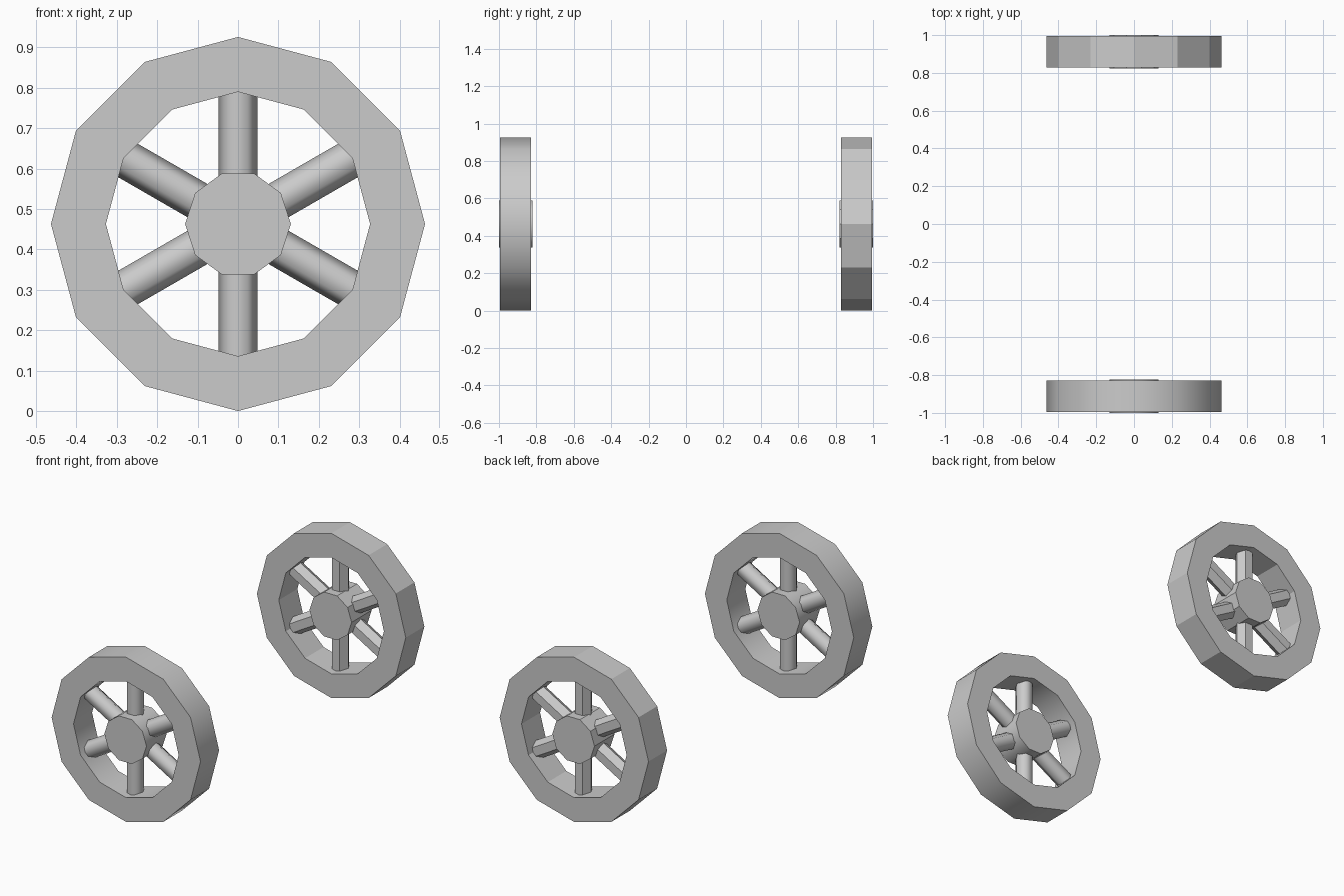
import bpy, bmesh, math
from mathutils import Matrix, Vector

if "Cube" in bpy.data.objects:
    bpy.data.objects.remove(bpy.data.objects["Cube"])

R = 0.463          # rim outer radius, also the axle height
RIM_IN = 0.327


def make_object(name, bm, smooth):
    bmesh.ops.recalc_face_normals(bm, faces=bm.faces)
    if smooth:
        # smooth round the sides, sharp at the square corners
        for f in bm.faces:
            f.smooth = True
        for e in bm.edges:
            e.smooth = e.calc_face_angle(0) < math.radians(70)
    mesh = bpy.data.meshes.new(name)
    bm.to_mesh(mesh)
    bm.free()
    obj = bpy.data.objects.new(name, mesh)
    bpy.context.collection.objects.link(obj)
    return obj


def ring(bm, n, r, y):
    return [bm.verts.new((r * math.cos(2 * math.pi * i / n), y,
                          R + r * math.sin(2 * math.pi * i / n))) for i in range(n)]


def rim(name, y0, y1, smooth):
    # square section swept round twelve corners
    bm = bmesh.new()
    loops = [ring(bm, 12, r, y) for r, y in
             ((R, y0), (R, y1), (RIM_IN, y1), (RIM_IN, y0))]
    for k in range(4):
        a, b = loops[k], loops[(k + 1) % 4]
        for i in range(12):
            j = (i + 1) % 12
            bm.faces.new((a[i], a[j], b[j], b[i]))
    return make_object(name, bm, smooth)


def hub(name, y0, y1, smooth):
    # ten-sided drum
    bm = bmesh.new()
    a, b = ring(bm, 10, 0.131, y0), ring(bm, 10, 0.131, y1)
    bm.faces.new(a)
    bm.faces.new(b)
    for i in range(10):
        j = (i + 1) % 10
        bm.faces.new((a[i], a[j], b[j], b[i]))
    return make_object(name, bm, smooth)


def spokes(name, y, smooth):
    # six hexagonal bars, corners lying in the wheel plane
    bm = bmesh.new()
    start, end = 0.09, 0.337
    for k in range(6):
        m = (Matrix.Translation((0, y, R))
             @ Matrix.Rotation(math.radians(60 * k), 4, 'Y')
             @ Matrix.Translation((0, 0, (start + end) / 2)))
        bars = []
        for z in (-(end - start) / 2, (end - start) / 2):
            bars.append([bm.verts.new(m @ Vector((
                0.048 * math.cos(math.pi * i / 3),
                0.048 * math.sin(math.pi * i / 3), z))) for i in range(6)])
        a, b = bars
        bm.faces.new(a)
        bm.faces.new(b)
        for i in range(6):
            j = (i + 1) % 6
            bm.faces.new((a[i], a[j], b[j], b[i]))
    return make_object(name, bm, smooth)


# front wheel is smooth shaded, back wheel is faceted
for label, side, smooth in (("front", -1, True), ("back", 1, False)):
    rim(label + "_wheel_rim", side * 0.829, side * 0.994, smooth)
    hub(label + "_wheel_hub", side * 0.822, side * 1.0, smooth)
    spokes(label + "_wheel_spokes", side * 0.911, smooth)
